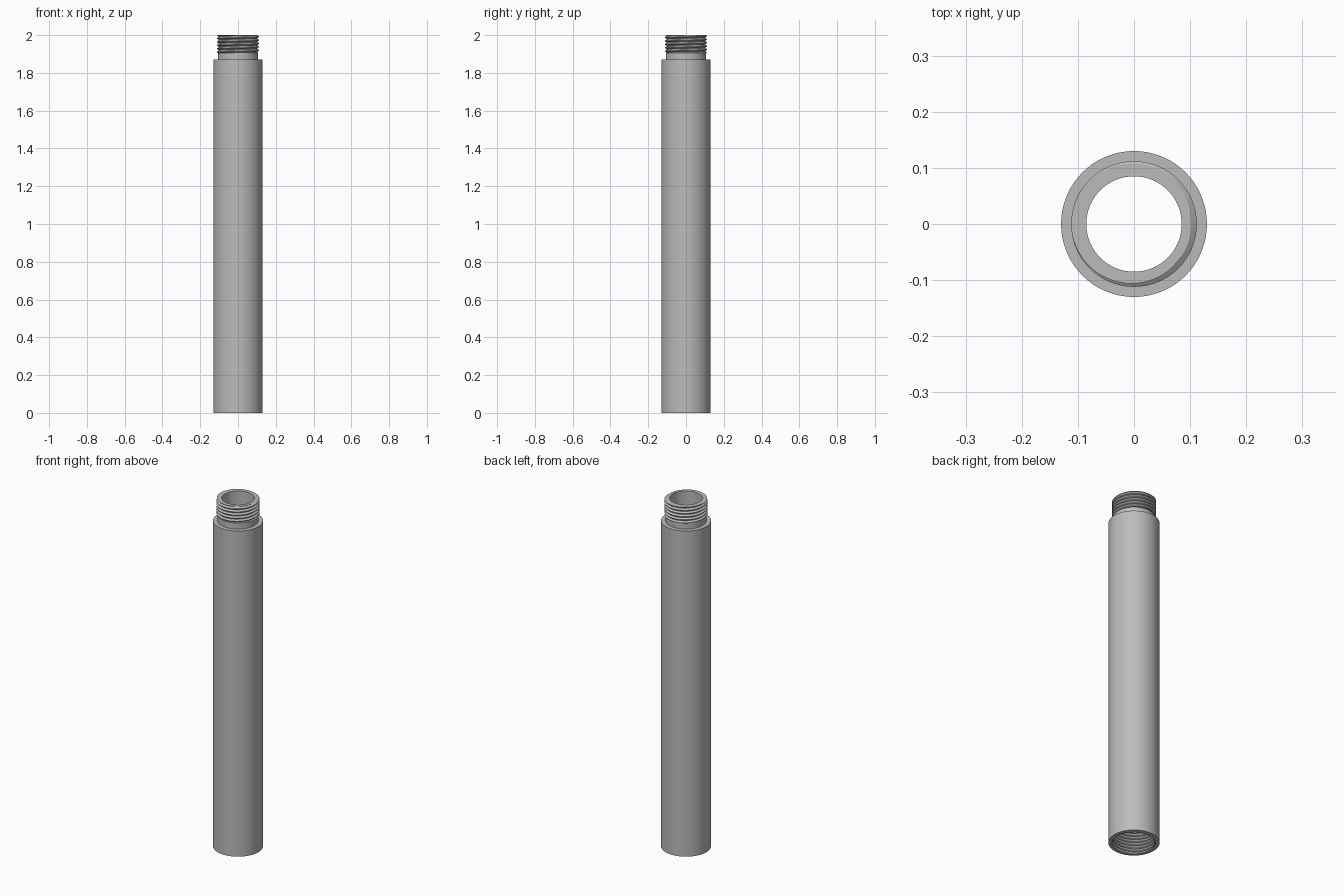
import bpy, bmesh, math

if "Cube" in bpy.data.objects:
    bpy.data.objects.remove(bpy.data.objects["Cube"], do_unlink=True)

SEGMENTS = 72
PITCH = 0.018
TOP, SHOULDER, THREAD_START, SOCKET = 2.0, 1.87, 1.905, 0.14
R_BODY, R_BORE, R_NECK = 0.13, 0.085, 0.106
R_CORE, R_SOCKET = 0.1, 0.115

metal = bpy.data.materials.new("grey metal")
metal.use_nodes = True
grey = (0.5, 0.5, 0.5, 1)
metal.diffuse_color = grey
metal.node_tree.nodes["Principled BSDF"].inputs["Base Color"].default_value = grey


def sweep(name, section):
    """Sweep a section (angle -> list of radius, height) round the z axis."""
    bm = bmesh.new()
    columns = []
    for i in range(SEGMENTS + 1):
        a = 2 * math.pi * i / SEGMENTS
        columns.append([bm.verts.new((r * math.cos(a), r * math.sin(a), z))
                        for r, z in section(a)])
    for left, right in zip(columns, columns[1:]):
        for j in range(len(left) - 1):
            bm.faces.new((left[j], right[j], right[j + 1], left[j + 1]))
    bmesh.ops.remove_doubles(bm, verts=bm.verts, dist=0.00002)
    mesh = bpy.data.meshes.new(name)
    bm.to_mesh(mesh)
    bm.free()
    mesh.materials.append(metal)
    obj = bpy.data.objects.new(name, mesh)
    bpy.context.collection.objects.link(obj)
    bpy.ops.object.select_all(action="DESELECT")
    obj.select_set(True)
    bpy.context.view_layer.objects.active = obj
    bpy.ops.object.shade_smooth_by_angle(angle=math.radians(30))
    return obj


def thread(name, z0, z1, r_seat, r_root, r_crest, phase, inward=False):
    """Helical V-thread between two heights, closed back to its seat."""
    flat = 0.12                       # flat part of each crest and root
    kinks = (0, flat, 0.5, 0.5 + flat)

    def radius(t):
        t %= 1
        if t < flat:
            k = 0
        elif t < 0.5:
            k = (t - flat) / (0.5 - flat)
        elif t < 0.5 + flat:
            k = 1
        else:
            k = (1 - t) / (0.5 - flat)
        return r_root + (r_crest - r_root) * k

    def section(a):
        turn = a / (2 * math.pi) + phase
        rows = [(r_seat, z0)]
        for n in range(-3, math.ceil((z1 - z0) / PITCH) + 2):
            for t in kinks:
                z = min(max(z0 + PITCH * (n + t + turn), z0), z1)
                rows.append((radius((z - z0) / PITCH - turn), z))
        rows.append((r_seat, z1))
        return rows[::-1] if inward else rows

    return sweep(name, section)


# Tube wall: rim, outer wall, shoulder, neck, top, bore and socket floor
wall = [(R_SOCKET, 0), (R_BODY, 0), (R_BODY, SHOULDER), (R_NECK, SHOULDER),
        (R_NECK, THREAD_START), (R_CORE, THREAD_START), (R_CORE, TOP),
        (R_BORE, TOP), (R_BORE, SOCKET), (R_SOCKET, SOCKET)]
sweep("tube", lambda a: wall)

# Male thread on the neck and female thread in the base
thread("neck_thread", THREAD_START, TOP, R_CORE, 0.102, 0.112, 0.25)
thread("socket_thread", 0, SOCKET, R_SOCKET, 0.114, 0.105, 0.25, inward=True)
